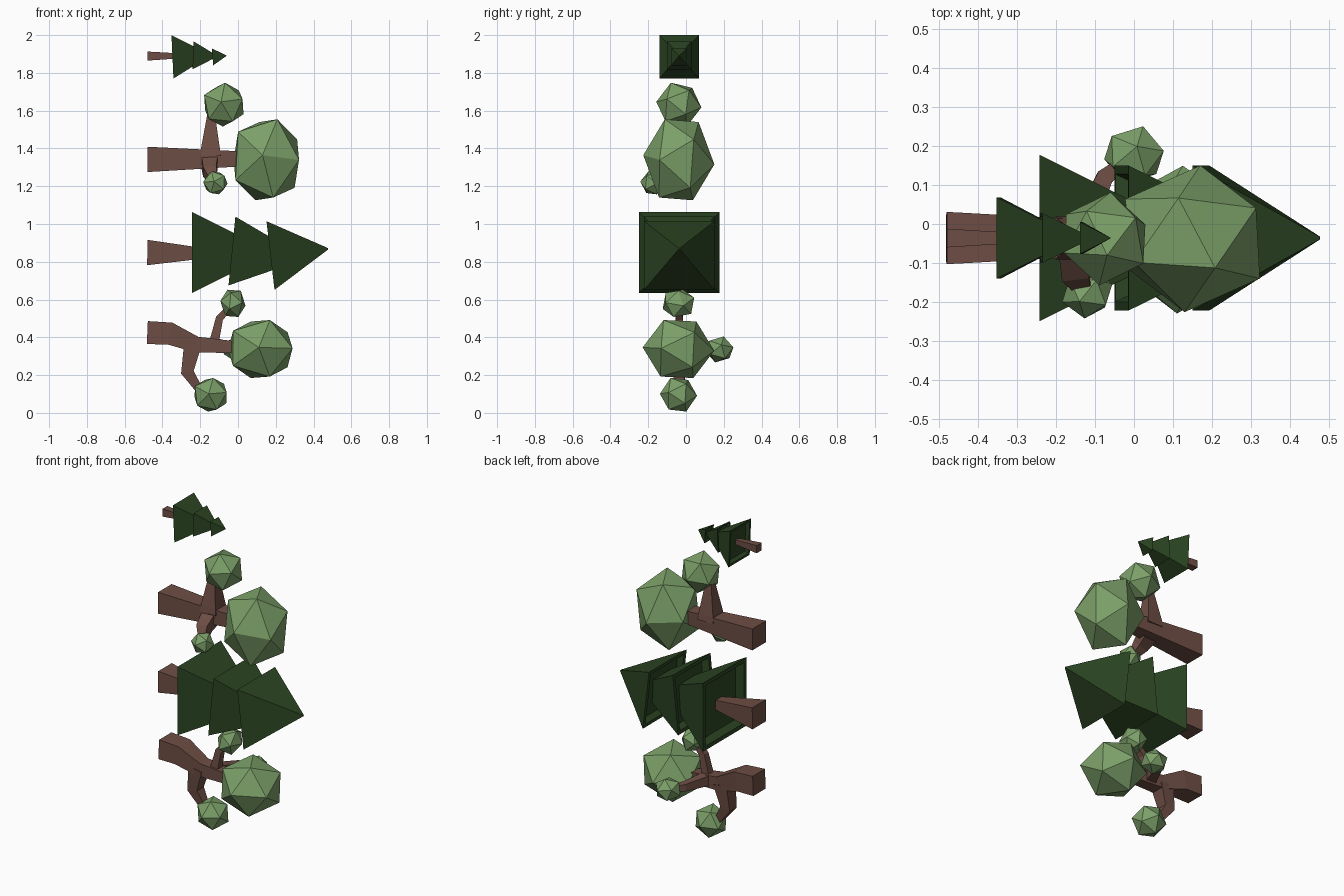
import bpy, bmesh, math
from mathutils import Vector, Matrix

if "Cube" in bpy.data.objects:
    bpy.data.objects.remove(bpy.data.objects["Cube"])

Y0 = -0.036  # shared depth of the tree axes


def material(name, rgb):
    m = bpy.data.materials.new(name)
    m.diffuse_color = (*rgb, 1)
    m.use_nodes = True
    m.node_tree.nodes["Principled BSDF"].inputs["Base Color"].default_value = m.diffuse_color
    return m


BARK = material("bark", (0.155, 0.076, 0.058))
LEAF = material("leaf", (0.20, 0.35, 0.14))
PINE = material("pine", (0.024, 0.058, 0.016))


def finish(name, bm, mat):
    bmesh.ops.recalc_face_normals(bm, faces=bm.faces)
    me = bpy.data.meshes.new(name)
    bm.to_mesh(me)
    bm.free()
    me.materials.append(mat)
    ob = bpy.data.objects.new(name, me)
    bpy.context.collection.objects.link(ob)
    return ob


def loft(name, rings, mat):
    """Skin a series of four-point rings and cap both ends."""
    bm = bmesh.new()
    vs = [[bm.verts.new(p) for p in r] for r in rings]
    for a, b in zip(vs, vs[1:]):
        for i in range(4):
            j = (i + 1) % 4
            bm.faces.new((a[i], a[j], b[j], b[i]))
    bm.faces.new(vs[0])
    bm.faces.new(vs[-1])
    return finish(name, bm, mat)


def square(c, u, v):
    return [c + u * a + v * b for a, b in ((1, 1), (-1, 1), (-1, -1), (1, -1))]


def limb(name, pts, ref=(0, 1, 0)):
    """Square tapered limb through (x, y, z, half width) points."""
    P = [Vector(p[:3]) for p in pts]
    rings = []
    for i, p in enumerate(P):
        t = Vector()
        if i:
            t += (p - P[i - 1]).normalized()
        if i < len(P) - 1:
            t += (P[i + 1] - p).normalized()
        t.normalize()
        r = Vector(ref)
        u = (r - t * r.dot(t)).normalized()
        rings.append(square(p, u * pts[i][3], t.cross(u) * pts[i][3]))
    return loft(name, rings, BARK)


def clump(name, centre, radii, pole, side):
    """Stretched icosahedron with one corner at pole, a neighbour towards side."""
    p = Vector(pole).normalized()
    s = Vector(side)
    u = (s - p * s.dot(p)).normalized()
    rot = Matrix((u, p.cross(u), p)).transposed().to_4x4()
    bm = bmesh.new()
    bmesh.ops.create_icosphere(bm, subdivisions=1, radius=1)
    bm.transform(Matrix.Translation(centre) @ Matrix.Diagonal((*radii, 1)) @ rot)
    return finish(name, bm, LEAF)


def tier(name, x, z, hy, hz, height, tilt):
    """Four-sided cone pointing along +x with a recessed underside."""
    n = Vector((math.cos(tilt), 0, math.sin(tilt)))
    up = Vector((-math.sin(tilt), 0, math.cos(tilt)))
    c, side = Vector((x, Y0, z)), Vector((0, 1, 0))
    rings = [square(c + n * height * d, side * hy * k, up * hz * k)
             for d, k in ((0.10, 0.78), (0, 0.88), (0, 1), (1, 0.02))]
    return loft(name, rings, PINE)


# Small pine
limb("small_pine_trunk", [(-0.48, Y0, 1.889, 0.024), (-0.32, Y0, 1.89, 0.014)])
for i, t in enumerate([(-0.347, 1.885, 0.104, 0.115, 0.20, 0.046),
                       (-0.238, 1.893, 0.064, 0.074, 0.13, -0.036),
                       (-0.135, 1.885, 0.041, 0.045, 0.075, 0.08)]):
    tier(f"small_pine_tier_{i + 1}", *t)

# Large pine
limb("large_pine_trunk", [(-0.48, Y0, 0.849, 0.067), (-0.20, Y0, 0.845, 0.030)])
for i, t in enumerate([(-0.243, 0.849, 0.214, 0.214, 0.42, 0.0),
                       (-0.032, 0.857, 0.186, 0.183, 0.39, -0.10),
                       (0.172, 0.833, 0.186, 0.183, 0.307, 0.117)]):
    tier(f"large_pine_tier_{i + 1}", *t)

# Straight round-topped tree
limb("straight_trunk", [(-0.48, Y0, 1.342, 0.067), (0.05, Y0, 1.345, 0.038)])
limb("straight_upper_branch", [(-0.146, Y0, 1.36, 0.055), (-0.146, Y0, 1.40, 0.050),
                               (-0.142, Y0, 1.60, 0.017)])
limb("straight_lower_branch", [(-0.15, -0.06, 1.32, 0.042), (-0.15, -0.12, 1.28, 0.035),
                               (-0.125, -0.17, 1.22, 0.018)], ref=(1, 0, 0))
clump("straight_crown", (0.15, -0.038, 1.34), (0.205, 0.19, 0.245),
      (-0.1, -1, 0.1), (0.36, 0, 0.93))
clump("straight_upper_clump", (-0.075, -0.038, 1.632), (0.121, 0.121, 0.124),
      (-0.12, -1, 0.12), (0.1, 0, 1))
clump("straight_lower_clump", (-0.12, -0.177, 1.218), (0.069, 0.066, 0.068),
      (-0.1, -1, 0.1), (-0.3, 0, 1))

# Bent round-topped tree
limb("bent_trunk", [(-0.48, Y0, 0.425, 0.061), (-0.36, Y0, 0.420, 0.059),
                    (-0.22, Y0, 0.362, 0.042), (0.02, Y0, 0.345, 0.030)])
limb("bent_low_branch", [(-0.24, Y0, 0.36, 0.046), (-0.268, Y0, 0.215, 0.034),
                         (-0.19, Y0, 0.10, 0.017)])
limb("bent_high_branch", [(-0.13, Y0, 0.36, 0.026), (-0.098, Y0, 0.50, 0.020),
                          (-0.035, Y0, 0.57, 0.014)])
limb("bent_back_branch", [(-0.14, -0.03, 0.365, 0.032), (-0.075, 0.12, 0.352, 0.022),
                          (-0.01, 0.17, 0.34, 0.014)], ref=(0, 0, 1))
clump("bent_crown", (0.118, -0.04, 0.338), (0.195, 0.19, 0.176),
      (-0.04, -1, 0.05), (0.31, 0, 0.95))
clump("bent_low_clump", (-0.145, -0.04, 0.096), (0.101, 0.099, 0.099),
      (-0.1, -1, 0.05), (0.2, 0, 1))
clump("bent_high_clump", (-0.027, -0.04, 0.58), (0.070, 0.093, 0.083),
      (0.6, 0, 0.8), (0, 1, 0))
clump("bent_back_clump", (0.0, 0.177, 0.336), (0.082, 0.078, 0.072),
      (0.1, 0.3, 1), (0.3, 1, 0))
